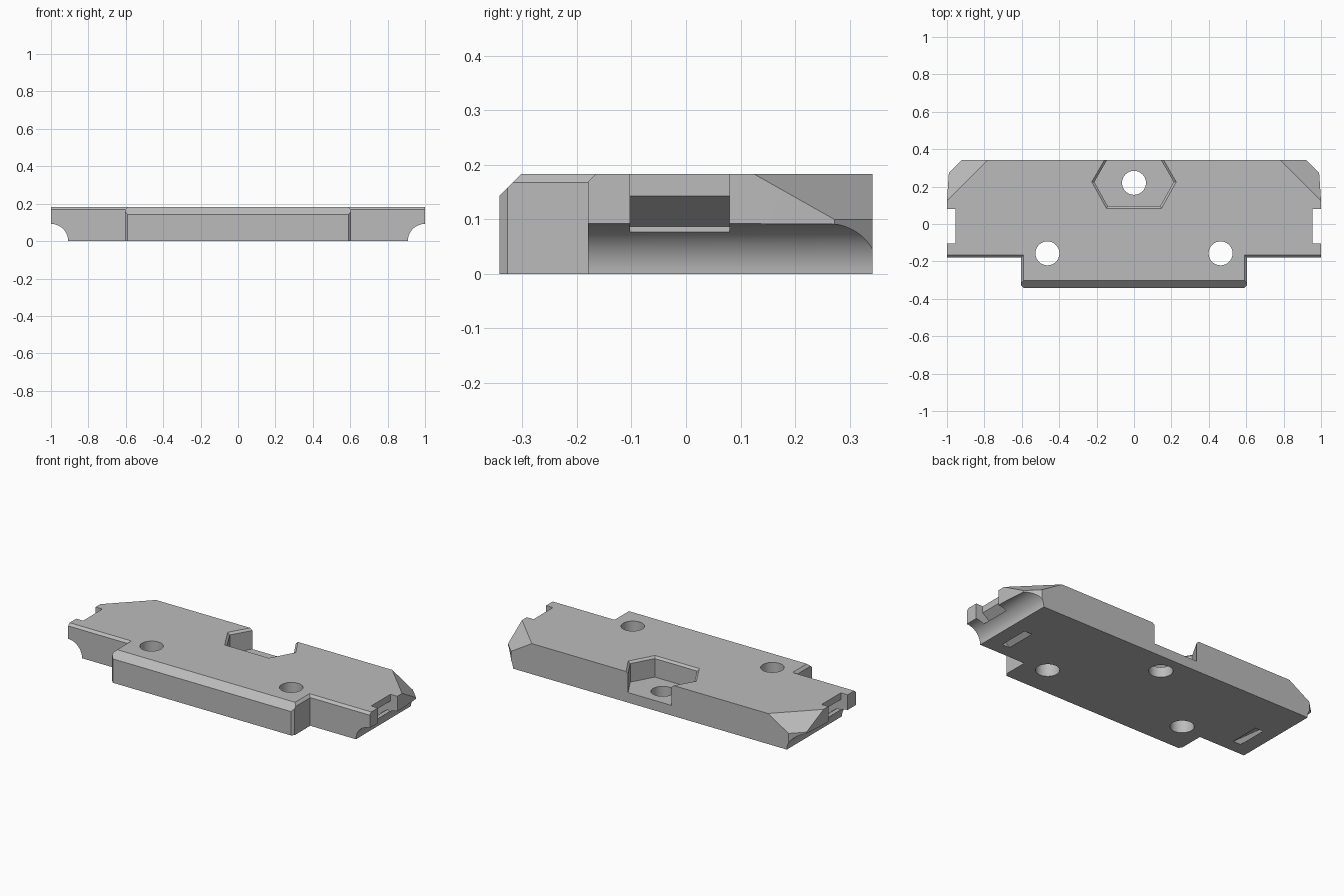
import bpy, bmesh, math
from mathutils import Vector

default = bpy.data.objects.get("Cube")
if default:
    bpy.data.objects.remove(default, do_unlink=True)

TOP = 0.183

grey = bpy.data.materials.new("plain grey")
grey.use_nodes = True
colour = (0.5, 0.5, 0.5, 1)
grey.diffuse_color = colour
grey.node_tree.nodes["Principled BSDF"].inputs["Base Color"].default_value = colour


def make_object(name, bm):
    bmesh.ops.recalc_face_normals(bm, faces=bm.faces[:])
    mesh = bpy.data.meshes.new(name)
    bm.to_mesh(mesh)
    bm.free()
    mesh.materials.append(grey)
    ob = bpy.data.objects.new(name, mesh)
    bpy.context.scene.collection.objects.link(ob)
    return ob


def prism(points, lo, hi, axis="z", end_points=None):
    """Loft a 2D outline between two levels along y or z."""
    bm = bmesh.new()
    rings = []
    for outline, level in ((points, lo), (end_points or points, hi)):
        place = (lambda u, v: (u, v, level)) if axis == "z" else (lambda u, v: (u, level, v))
        rings.append([bm.verts.new(place(u, v)) for u, v in outline])
    a, b = rings
    bm.faces.new(a)
    bm.faces.new(b)
    for i in range(len(a)):
        j = (i + 1) % len(a)
        bm.faces.new((a[i], a[j], b[j], b[i]))
    return bm


def rectangle(x, y0, y1):
    return [(-x, y0), (x, y0), (x, y1), (-x, y1)]


def circle(cx, cy, r, n=48):
    return [(cx + r * math.cos(2 * math.pi * i / n), cy + r * math.sin(2 * math.pi * i / n))
            for i in range(n)]


def trim(bm, point, normal):
    """Slice off everything beyond a plane and cap the cut."""
    bmesh.ops.bisect_plane(bm, geom=bm.verts[:] + bm.edges[:] + bm.faces[:], dist=1e-6,
                           plane_co=Vector(point), plane_no=Vector(normal).normalized(),
                           clear_outer=True)
    bmesh.ops.holes_fill(bm, edges=[e for e in bm.edges if e.is_boundary], sides=0)


def combine(target, bm, operation="DIFFERENCE"):
    """Apply a boolean with a temporary shape."""
    tool = make_object("cutter", bm)
    tool.hide_render = True
    mod = target.modifiers.new("boolean", "BOOLEAN")
    mod.operation, mod.solver, mod.object = operation, "EXACT", tool
    bpy.context.view_layer.update()
    result = bpy.data.meshes.new_from_object(
        target.evaluated_get(bpy.context.evaluated_depsgraph_get()))
    target.modifiers.clear()
    target.data = result
    bpy.data.objects.remove(tool, do_unlink=True)


# Wide main block: chamfered front edge, tapered ends, cut back corners
block = prism(rectangle(1, -0.18, 0.342), 0, TOP)
trim(block, (0, -0.18, 0.169), (0, -1, 1))
for s in (-1, 1):
    trim(block, (s, 0.125, 0), (s * 0.147, 0.01, 0))
    trim(block, (s * 0.92, 0.342, 0), (s, 1, 0))
    trim(block, (s, 0.125, TOP), (s * 0.083, 0.083, 0.137))
plate = make_object("mounting_plate", block)

# Front tongue: large front chamfer, small side and corner chamfers
tongue = prism(rectangle(0.605, -0.342, 0.0), 0, TOP)
trim(tongue, (0, -0.342, 0.143), (0, -1, 1))
for s in (-1, 1):
    trim(tongue, (s * 0.605, 0, 0.168), (s, 0, 1))
    trim(tongue, (s * 0.59, -0.342, 0), (s, -1, 0))
combine(plate, tongue, "UNION")

# Coves, strap notches and strap tunnels at both ends
for s in (-1, 1):
    combine(plate, prism(circle(s, 0, 0.092, 64), -0.6, 0.6, "y"))
    strap = [(1.1, 0.25), (0.955, 0.25), (0.955, 0.143), (0.77, 0), (0.744, -0.02),
             (0.794, -0.02), (0.82, 0), (0.935, 0.087), (0.955, 0.073), (1.1, 0.073)]
    combine(plate, prism([(s * x, z) for x, z in strap], -0.103, 0.08, "y"))


# Hexagonal nut pocket open to the back, with a chamfered lip
def pocket(grow):
    right = [(0.14 + 0.58 * grow, 0.095 - grow), (0.212 + 1.15 * grow, 0.225),
             (0.104 + 1.15 * grow, 0.412)]
    return right + [(-x, y) for x, y in reversed(right)]


combine(plate, prism(pocket(0), 0.06, 0.3))
combine(plate, prism(pocket(0), TOP - 0.012, TOP + 0.012, "z", pocket(0.024)))

# Screw holes
for x, y in ((0, 0.22), (-0.463, -0.157), (0.463, -0.157)):
    combine(plate, prism(circle(x, y, 0.064), -0.1, 0.4))

# Clean flat faces, then shade the curved ones smooth
bm = bmesh.new()
bm.from_mesh(plate.data)
bmesh.ops.remove_doubles(bm, verts=bm.verts[:], dist=1e-5)
bmesh.ops.dissolve_limit(bm, angle_limit=0.005, verts=bm.verts[:], edges=bm.edges[:])
bm.to_mesh(plate.data)
bm.free()
for ob in bpy.context.selected_objects:
    ob.select_set(False)
plate.select_set(True)
bpy.context.view_layer.objects.active = plate
bpy.ops.object.shade_smooth_by_angle(angle=math.radians(20))
